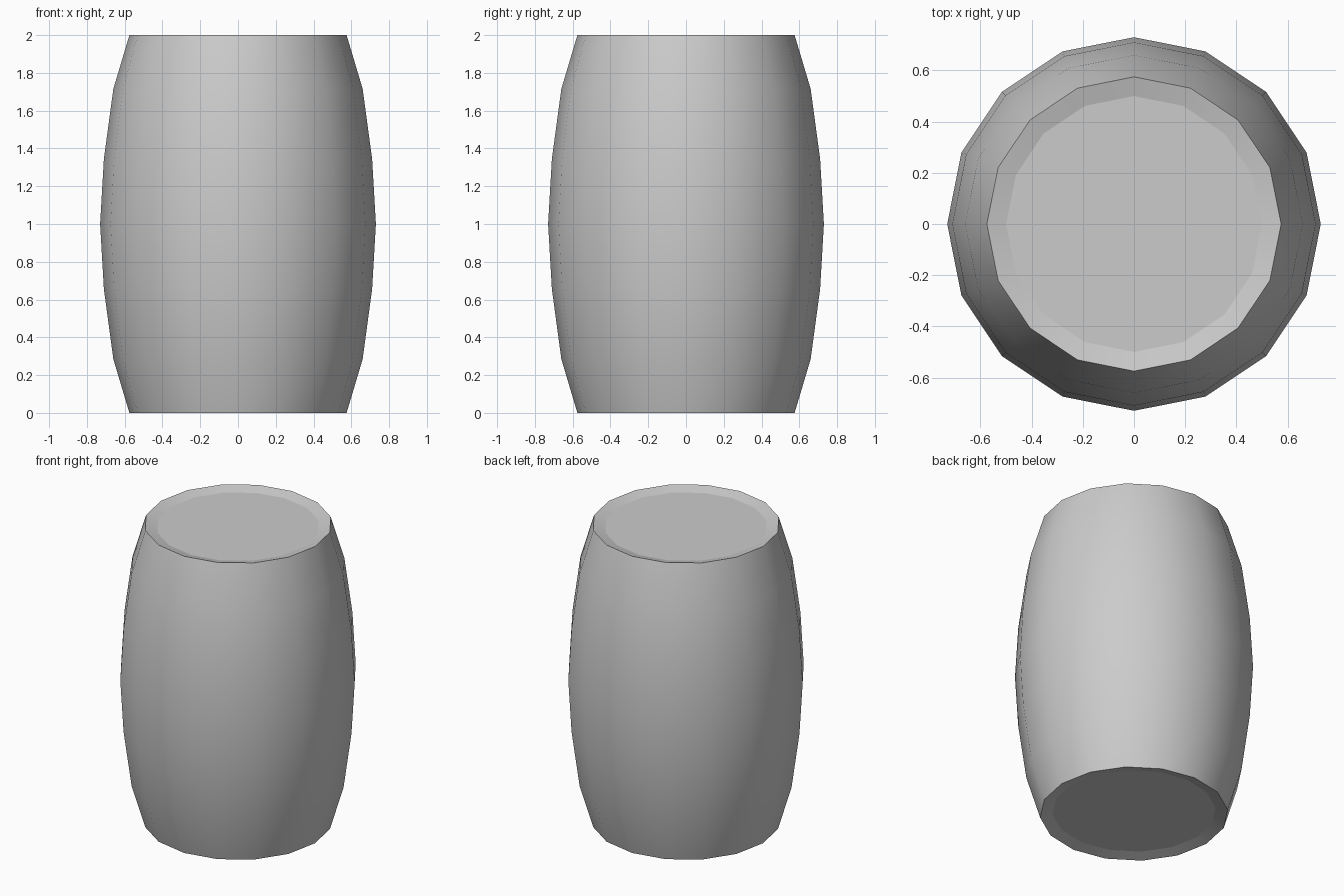
import bpy, bmesh, math

if "Cube" in bpy.data.objects:
    bpy.data.objects.remove(bpy.data.objects["Cube"])

SIDES = 16
# radius, height of the lower half: lid edge, rim, bulging staves
LOWER = [(0.50, 0.02), (0.575, 0.0), (0.66, 0.285), (0.71, 0.655)]
PROFILE = LOWER + [(0.73, 1.0)] + [(r, 2 - z) for r, z in reversed(LOWER)]


def ring(bm, radius, z):
    angles = [2 * math.pi * i / SIDES for i in range(SIDES)]
    return [bm.verts.new((radius * math.cos(a), radius * math.sin(a), z)) for a in angles]


# Barrel: turned profile with recessed lids at both ends
bm = bmesh.new()
rings = [ring(bm, r, z) for r, z in PROFILE]
for low, high in zip(rings, rings[1:]):
    for i in range(SIDES):
        j = (i + 1) % SIDES
        bm.faces.new((low[i], low[j], high[j], high[i]))
bm.faces.new(list(reversed(rings[0])))
bm.faces.new(rings[-1])
bmesh.ops.recalc_face_normals(bm, faces=bm.faces)

mesh = bpy.data.meshes.new("barrel")
bm.to_mesh(mesh)
bm.free()
barrel = bpy.data.objects.new("barrel", mesh)
bpy.context.collection.objects.link(barrel)

# Smooth staves, crisp rim and lid edges
bpy.context.view_layer.objects.active = barrel
barrel.select_set(True)
bpy.ops.object.shade_smooth_by_angle(angle=math.radians(30))
for edge in mesh.edges:
    a, b = (mesh.vertices[v].co for v in edge.vertices)
    if abs(a.z - b.z) < 1e-5 and abs(a.xy.length - 0.50) < 1e-3:
        edge.use_edge_sharp = True
